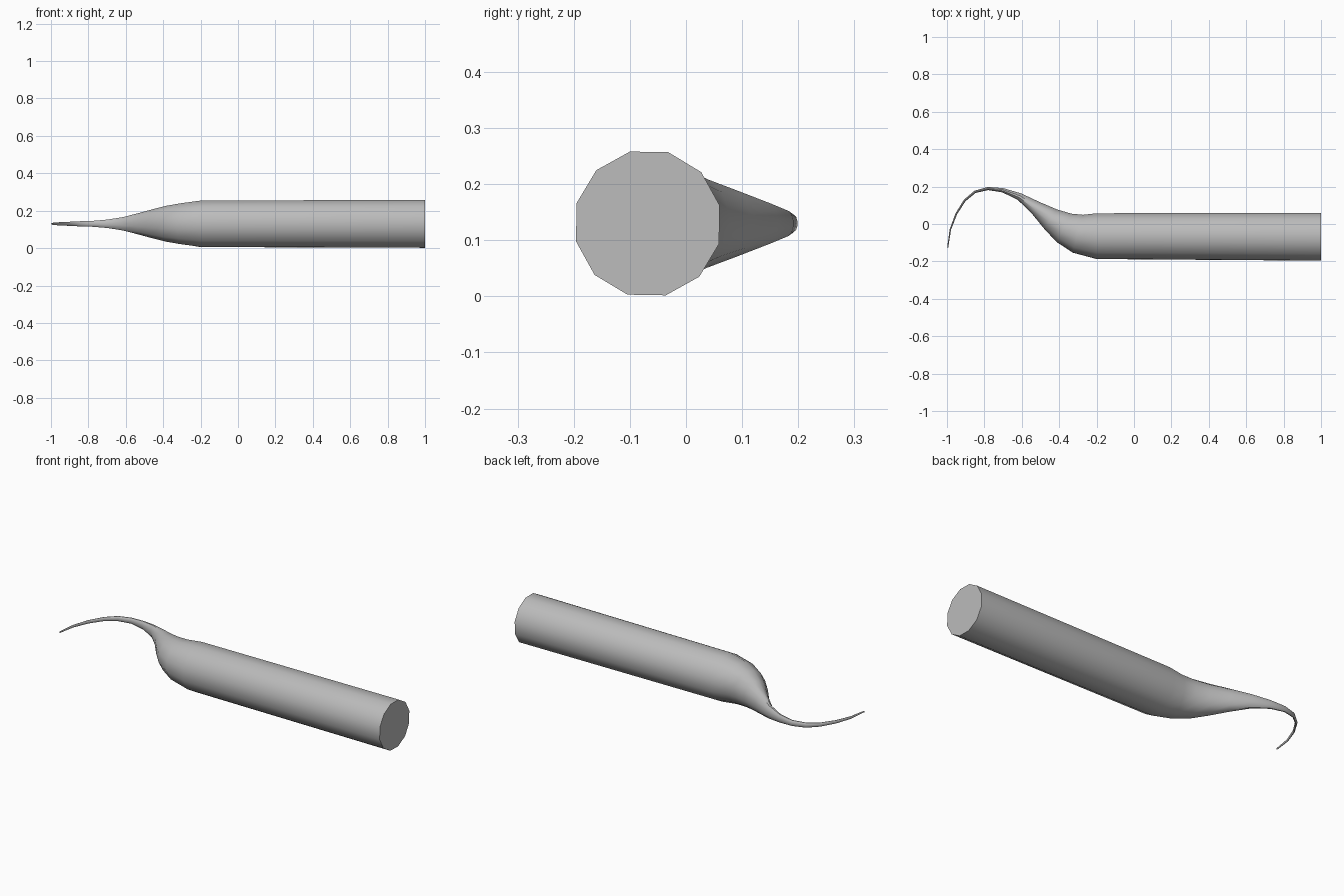
import bpy, bmesh, math
from mathutils import Vector

cube = bpy.data.objects.get("Cube")
if cube:
    bpy.data.objects.remove(cube)

SIDES = 12
PHASE = math.radians(14)
MID_Z = 0.13

# Sections along the tool: centre x, centre y, half width, half height
SECTIONS = [
    (1.0, -0.068, 0.132, 0.132),
    (-0.2, -0.065, 0.126, 0.128),
    (-0.3, -0.052, 0.108, 0.113),
    (-0.375, -0.02, 0.088, 0.099),
    (-0.445, 0.026, 0.064, 0.081),
    (-0.523, 0.085, 0.039, 0.060),
    (-0.612, 0.146, 0.020, 0.037),
    (-0.7, 0.180, 0.012, 0.023),
    (-0.78, 0.190, 0.009, 0.016),
    (-0.85, 0.172, 0.007, 0.014),
    (-0.905, 0.126, 0.006, 0.011),
    (-0.95, 0.055, 0.005, 0.009),
    (-0.982, -0.03, 0.004, 0.007),
    (-0.996, -0.126, 0.003, 0.004),
]

steel = bpy.data.materials.new("satin_steel_grey")
steel.use_nodes = True
colour = (0.5, 0.5, 0.5, 1)
steel.diffuse_color = colour
steel.node_tree.nodes["Principled BSDF"].inputs["Base Color"].default_value = colour


def sweep(name, sections):
    """Loft elliptical rings square to the path and cap both ends."""
    bm = bmesh.new()
    path = [Vector((x, y, MID_Z)) for x, y, _, _ in sections]
    last = len(path) - 1
    rings = []
    for i, (_, _, wide, high) in enumerate(sections):
        ahead = (path[min(i + 1, last)] - path[i]).normalized()
        behind = (path[i] - path[max(i - 1, 0)]).normalized()
        tangent = behind if i == 1 else (ahead + behind).normalized()
        side = Vector((tangent.y, -tangent.x, 0))
        ring = []
        for k in range(SIDES):
            a = PHASE + math.tau * k / SIDES
            offset = side * wide * math.cos(a) + Vector((0, 0, high * math.sin(a)))
            ring.append(bm.verts.new(path[i] + offset))
        rings.append(ring)
    for r, s in zip(rings, rings[1:]):
        for k in range(SIDES):
            n = (k + 1) % SIDES
            bm.faces.new((r[k], r[n], s[n], s[k]))
    bm.faces.new(rings[0])
    bm.faces.new(rings[-1])
    bmesh.ops.recalc_face_normals(bm, faces=bm.faces)
    mesh = bpy.data.meshes.new(name)
    bm.to_mesh(mesh)
    bm.free()
    obj = bpy.data.objects.new(name, mesh)
    bpy.context.collection.objects.link(obj)
    mesh.materials.append(steel)
    return obj


# Straight handle flowing into the hooked, flattened point
tool = sweep("handle_and_hook", SECTIONS)
bpy.ops.object.select_all(action="DESELECT")
tool.select_set(True)
bpy.context.view_layer.objects.active = tool
bpy.ops.object.shade_smooth_by_angle(angle=math.radians(40))
